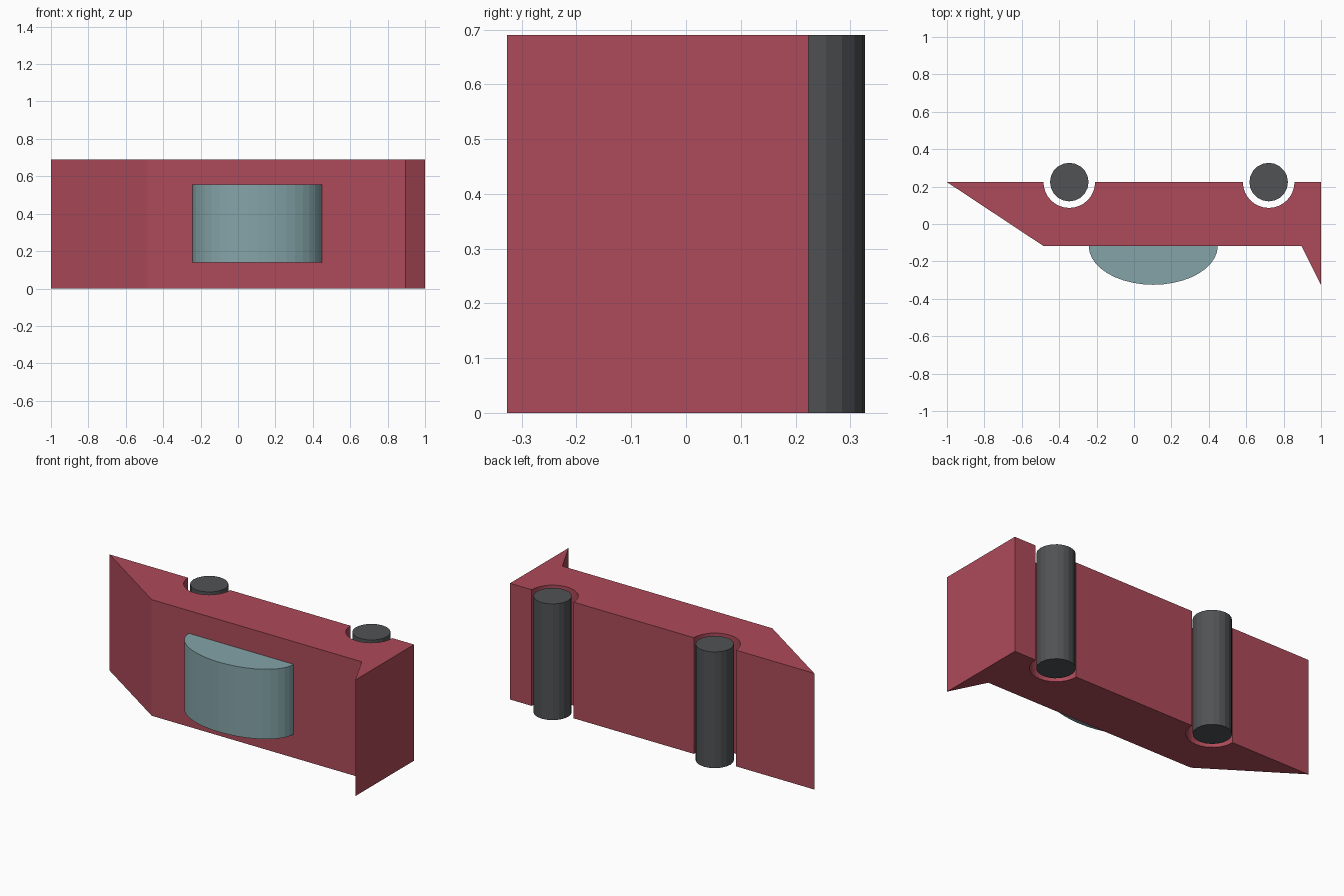
import bpy, bmesh
from math import sin, cos, pi

if "Cube" in bpy.data.objects:
    bpy.data.objects.remove(bpy.data.objects["Cube"])

HEIGHT = 0.69
BACK_Y, FRONT_Y = 0.224, -0.117
WHEEL_X = (-0.346, 0.72)
WHEEL_R, ARCH_R = 0.103, 0.138


def material(name, rgb):
    m = bpy.data.materials.new(name)
    m.diffuse_color = (*rgb, 1)
    m.use_nodes = True
    m.node_tree.nodes["Principled BSDF"].inputs["Base Color"].default_value = m.diffuse_color
    return m


def arc(cx, cy, rx, ry, start, end, steps):
    """Points along an elliptical arc, both ends included."""
    angles = [start + (end - start) * i / steps for i in range(steps + 1)]
    return [(cx + rx * cos(a), cy + ry * sin(a)) for a in angles]


def prism(name, outline, z0, z1, mat):
    """Extrude an outline in the ground plane from z0 to z1."""
    bm = bmesh.new()
    face = bm.faces.new([bm.verts.new((x, y, z0)) for x, y in outline])
    top = bmesh.ops.extrude_face_region(bm, geom=[face], use_keep_orig=True)["geom"]
    verts = [v for v in top if isinstance(v, bmesh.types.BMVert)]
    bmesh.ops.translate(bm, verts=verts, vec=(0, 0, z1 - z0))
    bmesh.ops.recalc_face_normals(bm, faces=bm.faces)
    mesh = bpy.data.meshes.new(name)
    bm.to_mesh(mesh)
    bm.free()
    mesh.materials.append(mat)
    obj = bpy.data.objects.new(name, mesh)
    bpy.context.collection.objects.link(obj)
    return obj


red = material("red_paint", (0.42, 0.07, 0.10))
glass = material("blue_grey_glass", (0.23, 0.37, 0.39))
rubber = material("dark_rubber", (0.08, 0.085, 0.09))

# Body: sloped nose, tail fin, and two wheel arches cut along the back edge
body = [(-1, BACK_Y), (-0.485, FRONT_Y), (0.895, FRONT_Y), (1, -0.327), (1, BACK_Y)]
for x in reversed(WHEEL_X):
    body += arc(x, BACK_Y, ARCH_R, ARCH_R, 0, -pi, 16)
prism("body", body, 0, HEIGHT, red)

# Cabin: half-ellipse dome against the body, narrower than it
prism("cabin", arc(0.103, FRONT_Y, 0.345, 0.208, pi, 2 * pi, 20), 0.14, 0.555, glass)

# Wheels: full-width rollers sitting in the arches
for name, x in zip(("front_wheel", "rear_wheel"), WHEEL_X):
    prism(name, arc(x, BACK_Y, WHEEL_R, WHEEL_R, 0, 2 * pi, 20)[:-1], 0, HEIGHT, rubber)
